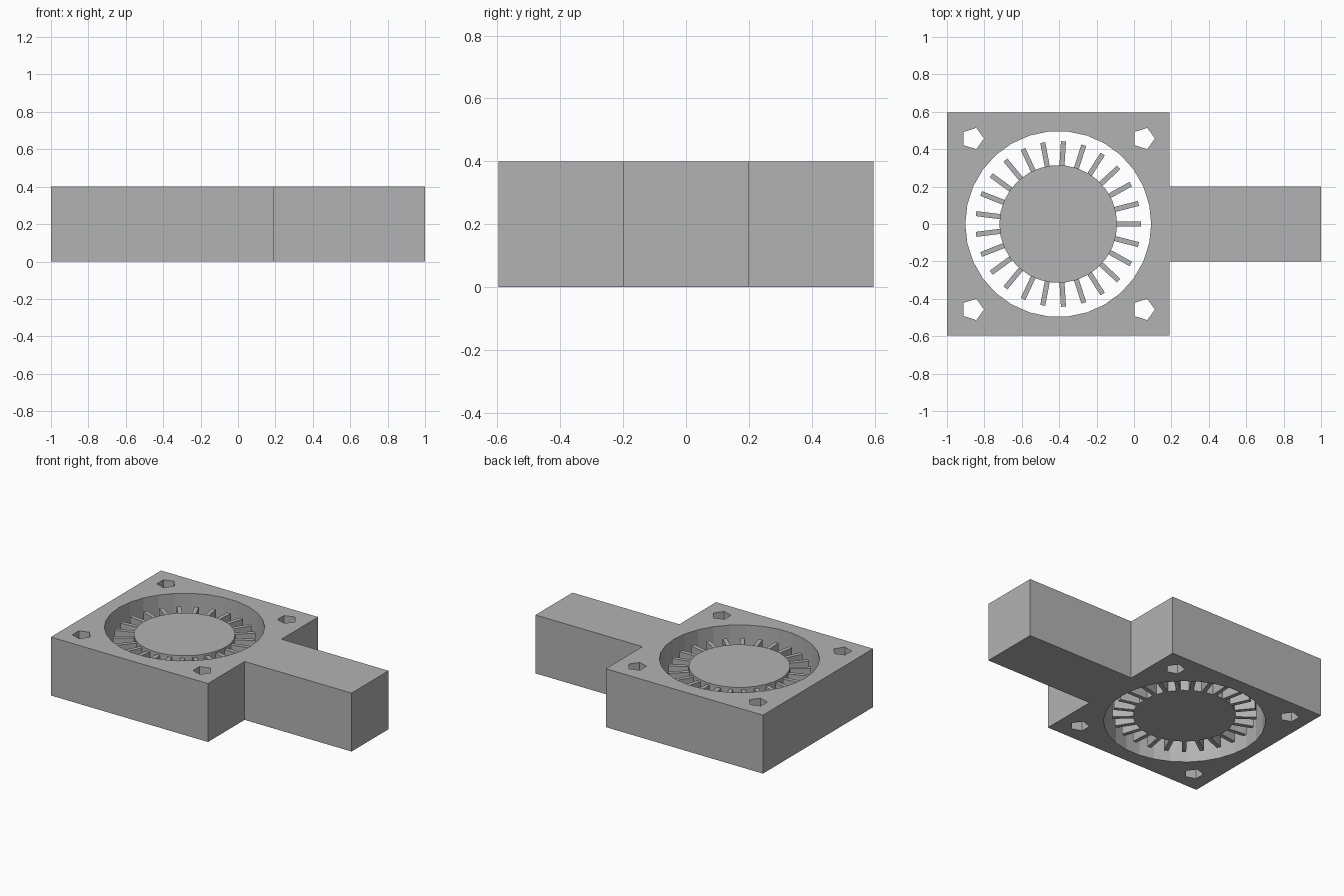
import bpy, bmesh, math
from mathutils import Matrix

if "Cube" in bpy.data.objects:
    bpy.data.objects.remove(bpy.data.objects["Cube"])

CX = -0.405         # fan axis
HEIGHT = 0.4
HALF = 0.596        # half width of the housing
BLADES = 25

grey = bpy.data.materials.new("plain grey")
grey.use_nodes = True
grey.diffuse_color = (0.45, 0.45, 0.45, 1)
grey.node_tree.nodes["Principled BSDF"].inputs["Base Color"].default_value = (0.45, 0.45, 0.45, 1)


def make_prism(name, outline, z0, z1):
    """Extrude a flat outline from z0 to z1."""
    bm = bmesh.new()
    face = bm.faces.new([bm.verts.new((x, y, z0)) for x, y in outline])
    top = bmesh.ops.extrude_face_region(bm, geom=[face])["geom"]
    bmesh.ops.translate(bm, vec=(0, 0, z1 - z0),
                        verts=[v for v in top if isinstance(v, bmesh.types.BMVert)])
    bmesh.ops.recalc_face_normals(bm, faces=bm.faces)
    mesh = bpy.data.meshes.new(name)
    bm.to_mesh(mesh)
    bm.free()
    mesh.materials.append(grey)
    obj = bpy.data.objects.new(name, mesh)
    bpy.context.collection.objects.link(obj)
    return obj


def ring(cx, cy, radius, sides):
    step = math.tau / sides
    return [(cx + radius * math.cos(i * step), cy + radius * math.sin(i * step))
            for i in range(sides)]


# Housing with its outlet duct, as one solid
left, right = -1.0, 0.19
housing = make_prism("housing", [
    (left, -HALF), (right, -HALF), (right, -0.2), (1, -0.2),
    (1, 0.2), (right, 0.2), (right, HALF), (left, HALF)], 0, HEIGHT)

# Fan opening and five-sided mounting holes
cutters = [make_prism("fan_opening_cutter", ring(CX, 0, 0.497, 30), -0.1, HEIGHT + 0.1)]
for sx in (-1, 1):
    for sy in (-1, 1):
        cutters.append(make_prism("mounting_hole_cutter",
                                  ring(CX + sx * 0.457, sy * 0.457, 0.06, 5),
                                  -0.1, HEIGHT + 0.1))
for cutter in cutters:
    cut = housing.modifiers.new("cut", 'BOOLEAN')
    cut.operation = 'DIFFERENCE'
    cut.solver = 'EXACT'
    cut.object = cutter
    cutter.hide_render = True
    cutter.hide_set(True)

# Rotor hub
make_prism("rotor_hub", ring(CX, 0, 0.315, 30), 0.04, 0.35)

# Radial blades
blade = make_prism("blade", [(0.29, -0.0135), (0.443, -0.0135),
                             (0.443, 0.0135), (0.29, 0.0135)], 0.04, 0.335)
for i in range(BLADES):
    part = blade if i == 0 else bpy.data.objects.new("blade", blade.data)
    if i:
        bpy.context.collection.objects.link(part)
    part.matrix_world = (Matrix.Translation((CX, 0, 0))
                         @ Matrix.Rotation(i * math.tau / BLADES, 4, 'Z'))
